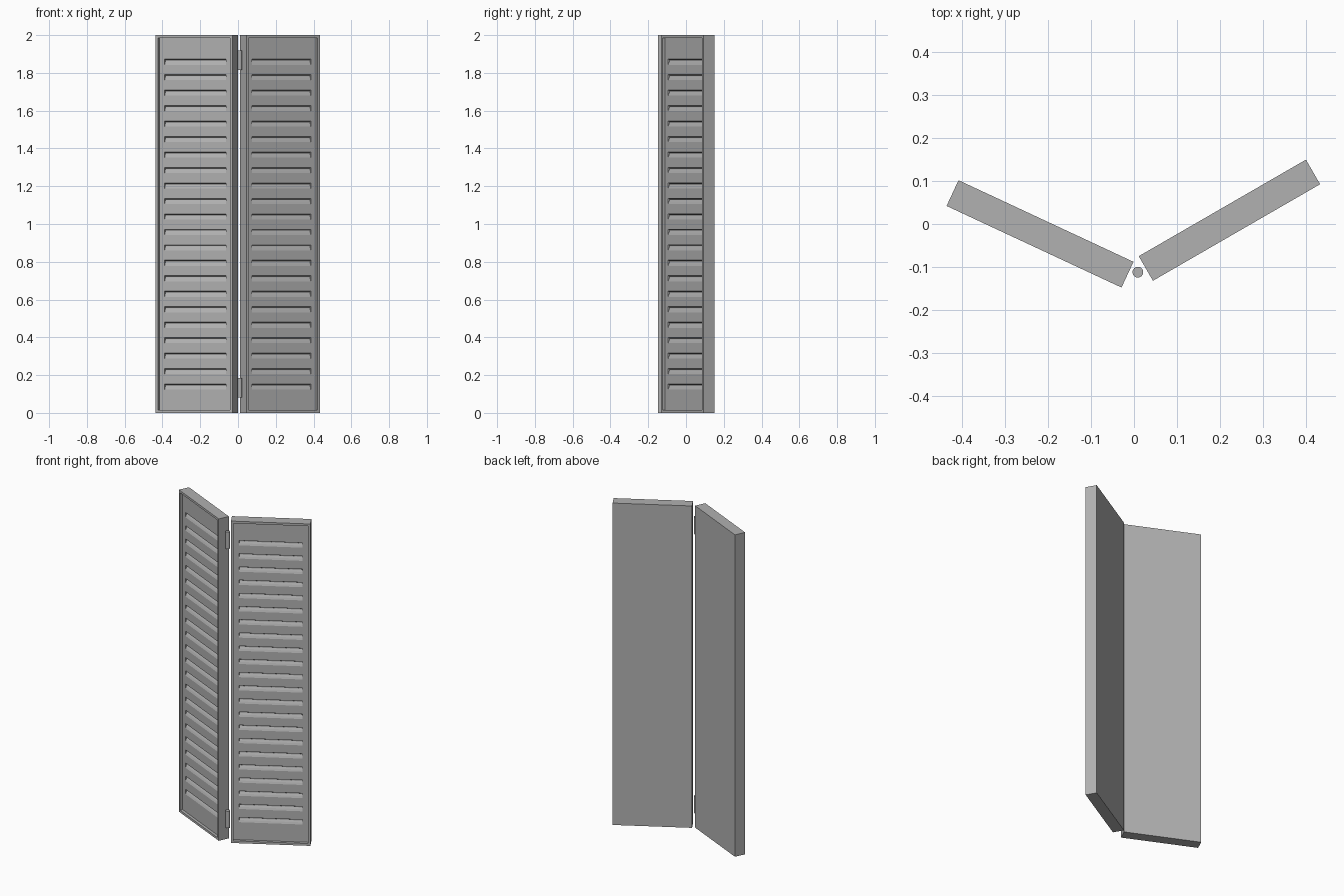
import bpy, bmesh
from math import radians
from mathutils import Matrix

if "Cube" in bpy.data.objects:
    bpy.data.objects.remove(bpy.data.objects["Cube"])

W, T, H = 0.449, 0.066, 2.0          # leaf width, thickness, height
RIM, RECESS = 0.014, 0.017           # raised rim width, sunken field depth
SLOTS = 22

paint = bpy.data.materials.new("dark_grey_paint")
paint.diffuse_color = (0.44, 0.44, 0.44, 1)
paint.use_nodes = True
paint.node_tree.nodes["Principled BSDF"].inputs["Base Color"].default_value = paint.diffuse_color


def prism(bm, profile, x0, x1):
    """Extrude a closed (y, z) profile along x."""
    a = [bm.verts.new((x0, y, z)) for y, z in profile]
    b = [bm.verts.new((x1, y, z)) for y, z in profile]
    bm.faces.new(a)
    bm.faces.new(b[::-1])
    n = len(a)
    for i in range(n):
        j = (i + 1) % n
        bm.faces.new((a[i], b[i], b[j], a[j]))


def make(name, profiles, x0, x1):
    bm = bmesh.new()
    for p in profiles:
        prism(bm, p, x0, x1)
    bmesh.ops.recalc_face_normals(bm, faces=bm.faces)
    me = bpy.data.meshes.new(name)
    bm.to_mesh(me)
    bm.free()
    me.materials.append(paint)
    ob = bpy.data.objects.new(name, me)
    bpy.context.collection.objects.link(ob)
    return ob


def rect(y0, y1, z0, z1):
    return [(y0, z0), (y1, z0), (y1, z1), (y0, z1)]


def slot(z):
    # louvre groove: steep upper wall, sill easing out to the field below
    r = RECESS
    return [(r - 0.006, z + 0.013), (r, z + 0.013), (r + 0.010, z + 0.008),
            (r + 0.0095, z + 0.003), (r + 0.0045, z - 0.006),
            (r, z - 0.017), (r - 0.006, z - 0.032)]


def leaf(name, corner, angle):
    ob = make(name, [rect(0, T, 0, H)], 0, W)
    # sunken field, then the row of louvre grooves
    field = make(name + "_field_cutter", [rect(-0.05, RECESS, RIM, H - RIM)], RIM, W - RIM)
    zs = [0.14 + i * 1.72 / (SLOTS - 1) for i in range(SLOTS)]
    grooves = make(name + "_groove_cutter", [slot(z) for z in zs], 0.045, W - 0.045)
    for cutter in (field, grooves):
        cutter.hide_render = True
        m = ob.modifiers.new("cut", 'BOOLEAN')
        m.operation = 'DIFFERENCE'
        m.solver = 'EXACT'
        m.object = cutter
    # bake the cuts and drop the cutters
    deps = bpy.context.evaluated_depsgraph_get()
    me = bpy.data.meshes.new_from_object(ob.evaluated_get(deps))
    ob.modifiers.clear()
    ob.data = me
    for cutter in (field, grooves):
        bpy.data.objects.remove(cutter)
    me.transform(Matrix.Translation((corner[0], corner[1], 0))
                 @ Matrix.Rotation(radians(angle), 4, 'Z'))


# two folding leaves, placed by their front left corner
leaf("left_leaf", (-0.436, 0.042), -25)
leaf("right_leaf", (0.044, -0.132), 30)

# hinge barrels
for name, z in (("lower_hinge", 0.133), ("upper_hinge", 1.867)):
    bpy.ops.mesh.primitive_cylinder_add(vertices=24, radius=0.0125, depth=0.105,
                                        location=(0.009, -0.112, z))
    hinge = bpy.context.object
    hinge.name = name
    hinge.data.materials.append(paint)
    bpy.ops.object.shade_smooth_by_angle()
